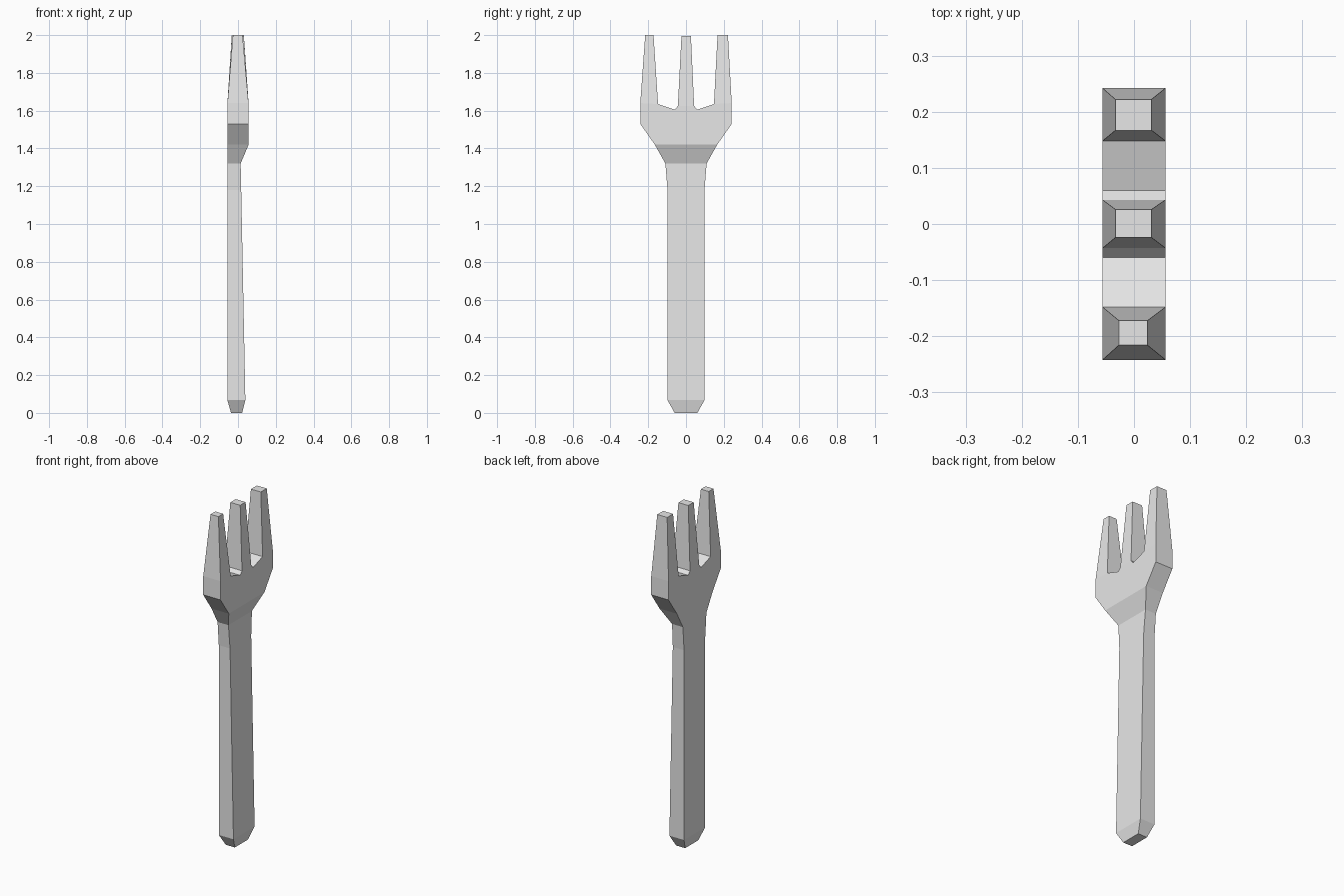
import bpy
import bmesh

cube = bpy.data.objects.get("Cube")
if cube:
    bpy.data.objects.remove(cube)

grey = bpy.data.materials.new("plain_grey")
grey.use_nodes = True
grey.diffuse_color = (0.8, 0.8, 0.8, 1)
grey.node_tree.nodes["Principled BSDF"].inputs["Base Color"].default_value = (0.8, 0.8, 0.8, 1)

T = 0.056  # half thickness of the head
bm = bmesh.new()


def ring(z, x0, x1, y0, y1):
    return [bm.verts.new(p) for p in ((x0, y0, z), (x1, y0, z), (x1, y1, z), (x0, y1, z))]


def bridge(a, b):
    for i in range(4):
        j = (i + 1) % 4
        bm.faces.new((a[i], a[j], b[j], b[i]))


# Handle, neck and shoulders: z, back x, front x, half width
sections = [
    (0.0, -0.037, 0.022, 0.06),
    (0.067, -T, 0.039, 0.098),
    (1.18, -T, 0.017, 0.098),
    (1.32, -T, 0.014, 0.109),
    (1.42, -T, T, 0.165),
    (1.53, -T, T, 0.242),
]
rings = [ring(z, x0, x1, -w, w) for z, x0, x1, w in sections]
bm.faces.new(rings[0])
for a, b in zip(rings, rings[1:]):
    bridge(a, b)

# Head plate with two valleys between the prong roots
half = [(0.043, 1.625), (0.06, 1.605), (0.148, 1.635), (0.242, 1.64), (0.242, 1.53)]
outline = [(-y, z) for y, z in reversed(half)] + half
sides = [[bm.verts.new((x, y, z)) for y, z in outline] for x in (-T, T)]
for side in sides:
    bm.faces.new(side)
prong_roots = (1, 4, 7)
for i in range(len(outline) - 1):
    if i not in prong_roots:
        bm.faces.new((sides[0][i], sides[0][i + 1], sides[1][i + 1], sides[1][i]))

# Tapered prongs: top z, back x, front x, lower y, upper y
tips = [
    (2.0, -0.027, 0.024, -0.216, -0.172),
    (1.995, -0.033, 0.031, -0.024, 0.026),
    (2.0, -0.033, 0.031, 0.167, 0.222),
]
for i, tip in zip(prong_roots, tips):
    root = [sides[0][i], sides[1][i], sides[1][i + 1], sides[0][i + 1]]
    top = ring(*tip)
    bridge(root, top)
    bm.faces.new(top)

bmesh.ops.remove_doubles(bm, verts=bm.verts[:], dist=0.0005)
bmesh.ops.recalc_face_normals(bm, faces=bm.faces[:])

mesh = bpy.data.meshes.new("fork")
bm.to_mesh(mesh)
bm.free()
mesh.materials.append(grey)
fork = bpy.data.objects.new("fork", mesh)
bpy.context.collection.objects.link(fork)
